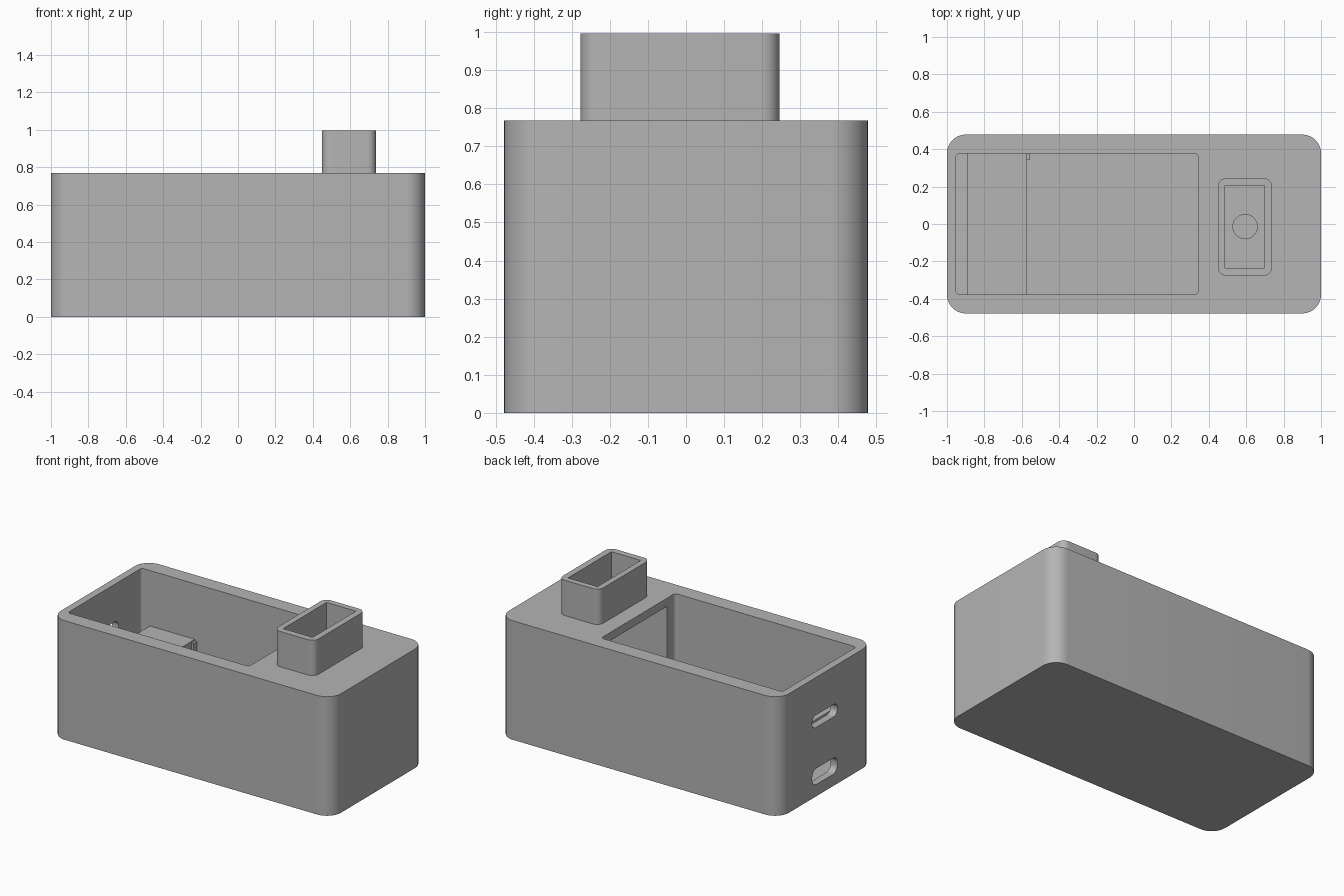
import bpy, bmesh, math

cube = bpy.data.objects.get("Cube")
if cube:
    bpy.data.objects.remove(cube, do_unlink=True)

grey = bpy.data.materials.new("light_grey_plastic")
grey.use_nodes = True
COLOUR = (0.46, 0.46, 0.46, 1)
grey.diffuse_color = COLOUR
grey.node_tree.nodes["Principled BSDF"].inputs["Base Color"].default_value = COLOUR


def block(name, x, y, z, radius=0, axis=2, segments=10):
    """Box between the given limits, edges along one axis rounded."""
    bm = bmesh.new()
    bmesh.ops.create_cube(bm, size=1)
    for v in bm.verts:
        for i, (low, high) in enumerate((x, y, z)):
            v.co[i] = low if v.co[i] < 0 else high
    if radius:
        edges = [e for e in bm.edges
                 if abs((e.verts[0].co - e.verts[1].co).normalized()[axis]) > 0.9]
        bmesh.ops.bevel(bm, geom=edges, offset=radius, segments=segments,
                        profile=0.5, affect='EDGES')
    bmesh.ops.recalc_face_normals(bm, faces=bm.faces)
    mesh = bpy.data.meshes.new(name)
    bm.to_mesh(mesh)
    bm.free()
    obj = bpy.data.objects.new(name, mesh)
    bpy.context.collection.objects.link(obj)
    mesh.materials.append(grey)
    return obj


def activate(obj):
    bpy.ops.object.select_all(action='DESELECT')
    obj.select_set(True)
    bpy.context.view_layer.objects.active = obj


def combine(target, tool, operation='DIFFERENCE'):
    """Apply a boolean and discard the tool."""
    tool.hide_render = True
    mod = target.modifiers.new("cut", 'BOOLEAN')
    mod.object = tool
    mod.operation = operation
    mod.solver = 'EXACT'
    activate(target)
    bpy.ops.object.modifier_apply(modifier=mod.name)
    bpy.data.objects.remove(tool, do_unlink=True)


FLOOR, TOP = 0.05, 0.768

# Main housing with the raised collar
housing = block("housing", (-1, 1), (-0.478, 0.478), (0, TOP), 0.1)
collar = block("collar", (0.449, 0.738), (-0.277, 0.245), (TOP - 0.02, 0.996), 0.045)
combine(housing, collar, 'UNION')

# Open compartment, and the covered chamber beside it
combine(housing, block("compartment_cutter", (-0.952, 0.342), (-0.377, 0.377),
                       (FLOOR, 1.2), 0.02))
combine(housing, block("chamber_cutter", (0.3, 0.94), (-0.294, 0.294), (FLOOR, 0.715)))

# Collar pocket and round cable hole
combine(housing, block("pocket_cutter", (0.487, 0.697), (-0.235, 0.207), (TOP, 1.2)))
bpy.ops.mesh.primitive_cylinder_add(vertices=40, radius=0.065, depth=0.3,
                                    location=(0.594, -0.014, 0.76))
combine(housing, bpy.context.object)

# Rounded port slots in the end wall
for z, half_height, radius in ((0.485, 0.04, 0.038), (0.128, 0.052, 0.045)):
    combine(housing, block("port_cutter", (-1.1, -0.93), (-0.115, 0.142),
                           (z - half_height, z + half_height), radius, axis=0))

# Internal shelf and its small corner post
shelf = block("shelf", (-0.893, -0.572), (-0.38, 0.38), (0.33, 0.41))
post = block("shelf_post", (-0.572, -0.556), (0.342, 0.38), (FLOOR - 0.01, 0.4))

for obj in (housing, shelf, post):
    activate(obj)
    bpy.ops.object.shade_smooth_by_angle(angle=math.radians(30))
